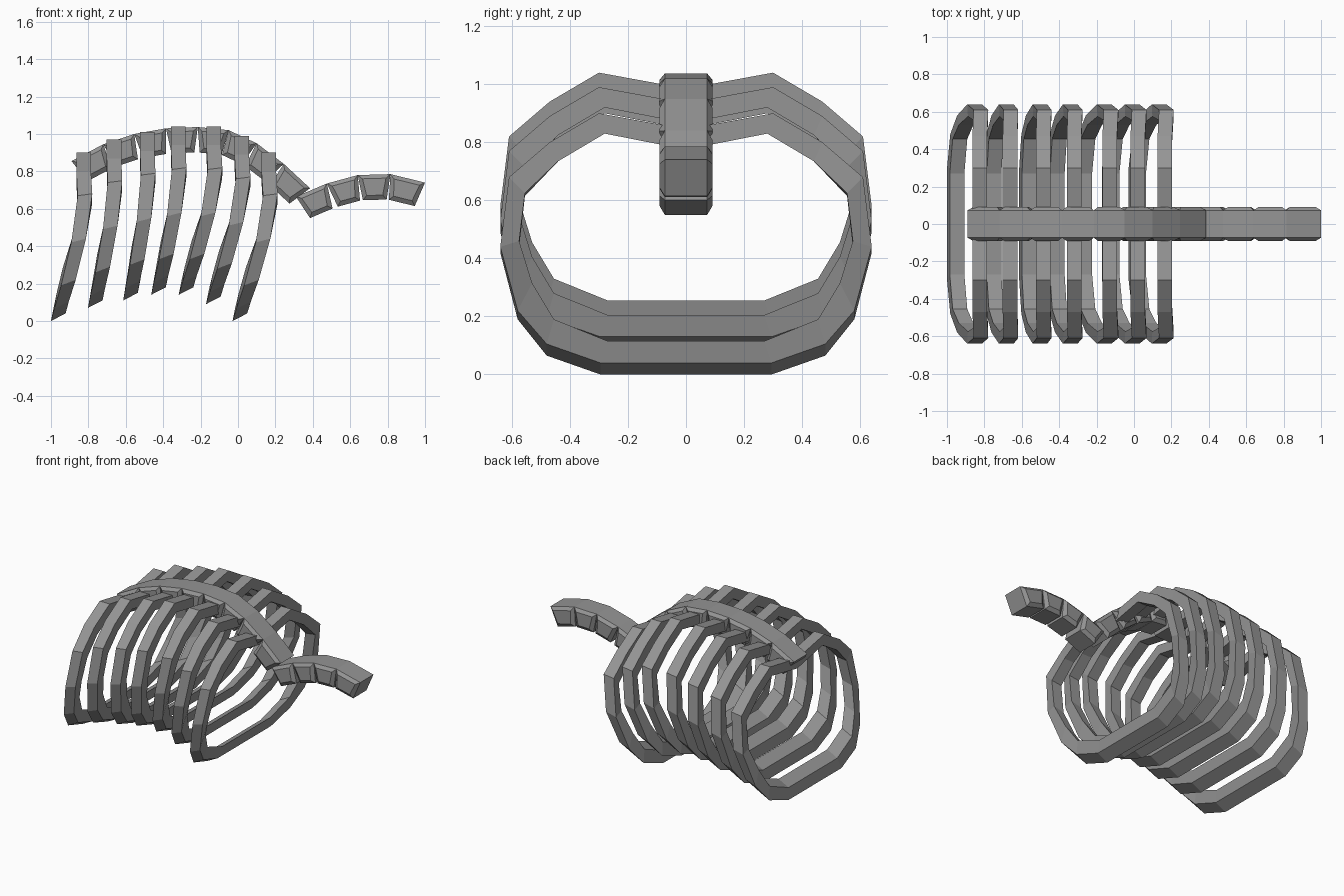
import bpy, bmesh
from mathutils import Vector

cube = bpy.data.objects.get("Cube")
if cube:
    bpy.data.objects.remove(cube, do_unlink=True)

bone = bpy.data.materials.new("bone_grey")
bone.use_nodes = True
colour = (0.3, 0.3, 0.3, 1)
bone.diffuse_color = colour
bone.node_tree.nodes["Principled BSDF"].inputs["Base Color"].default_value = colour


def finish(bm, name):
    bmesh.ops.recalc_face_normals(bm, faces=bm.faces)
    mesh = bpy.data.meshes.new(name)
    bm.to_mesh(mesh)
    bm.free()
    mesh.materials.append(bone)
    obj = bpy.data.objects.new(name, mesh)
    bpy.context.collection.objects.link(obj)
    return obj


# Half of a rib loop: outer y, outer z, inner y, inner z, share of lean, tilt
HALF_RIB = [
    (0, .845, 0, .775, 0, 0),
    (.3, .9, .28, .83, 0, 0),
    (.47, .8, .44, .735, 0, 0),
    (.61, .675, .555, .62, -.05, .005),
    (.64, .43, .575, .45, .2, .01),
    (.58, .205, .53, .3, .6, .015),
    (.48, .085, .455, .17, .87, .02),
    (.295, .02, .27, .095, 1, .02),
]
HALF_WIDTH = .039


def build_rib(name, x, lift, lean):
    """Closed loop with a four-sided section that leans backwards at the bottom."""
    loop = [(1, p) for p in HALF_RIB] + [(-1, p) for p in reversed(HALF_RIB[1:])]
    bm = bmesh.new()
    rings = []
    for side, (yo, zo, yi, zi, share, tilt) in loop:
        cx = x - lean * share
        inner_x = cx + .015 * share
        corners = [
            (cx - HALF_WIDTH, side * yo, zo - tilt),
            (cx + HALF_WIDTH, side * yo, zo + tilt),
            (inner_x + HALF_WIDTH, side * yi, zi + tilt),
            (inner_x - HALF_WIDTH, side * yi, zi - tilt),
        ]
        rings.append([bm.verts.new(Vector(c) + Vector((0, 0, lift))) for c in corners])
    for i, ring in enumerate(rings):
        after = rings[(i + 1) % len(rings)]
        for k in range(4):
            n = (k + 1) % 4
            bm.faces.new((ring[k], ring[n], after[n], after[k]))
    return finish(bm, name)


# Ribs: x of the top, height above ground, backward lean
RIBS = [
    (-.825, 0, .136), (-.663, .07, .1), (-.485, .11, .09), (-.32, .14, .105),
    (-.13, .14, .148), (.02, .09, .152), (.165, 0, .155),
]
for i, rib in enumerate(RIBS):
    build_rib(f"rib_{i + 1}", *rib)


def build_vertebra(name, a, b, depth=.135, half=.073, taper=.024):
    """Wedge block under the line a-b, with raised panels on both sides."""
    a, b = Vector((a[0], 0, a[1])), Vector((b[0], 0, b[1]))
    along = (b - a).normalized()
    down = Vector((along.z, 0, -along.x)) * depth
    outline = [a, b, b + down - along * taper, a + down + along * taper]
    bm = bmesh.new()
    left, right = [[bm.verts.new(p + Vector((0, s * half, 0))) for p in outline]
                   for s in (1, -1)]
    panels = [bm.faces.new(left), bm.faces.new(right)]
    for k in range(4):
        n = (k + 1) % 4
        bm.faces.new((left[k], left[n], right[n], right[k]))
    bmesh.ops.recalc_face_normals(bm, faces=bm.faces)
    bmesh.ops.inset_individual(bm, faces=panels, thickness=.032, depth=.018)
    return finish(bm, name)


# Spine: joints along the top of the back, then along the neck
BACK = [(-.89, .855), (-.72, .945), (-.555, 1), (-.385, 1.03), (-.215, 1.037),
        (-.05, 1.02), (.1, .95), (.245, .84), (.385, .71)]
NECK = [(.31, .665), (.475, .735), (.64, .78), (.815, .785), (1, .74)]
for part, joints in (("back", BACK), ("neck", NECK)):
    for i, (a, b) in enumerate(zip(joints, joints[1:])):
        build_vertebra(f"{part}_vertebra_{i + 1}", a, b)
